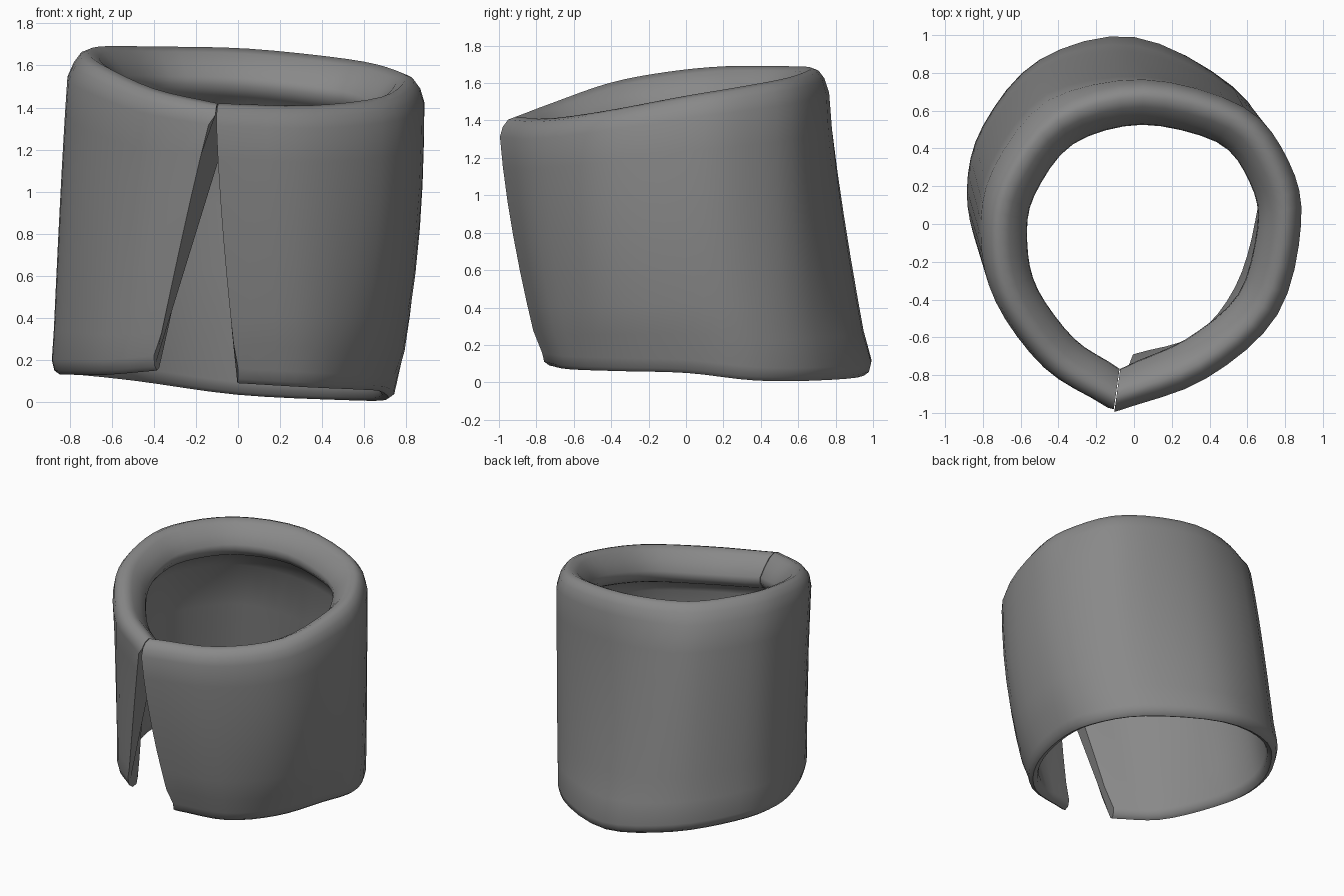
import bpy, bmesh
from mathutils import Vector

if "Cube" in bpy.data.objects:
    bpy.data.objects.remove(bpy.data.objects["Cube"])

# Outline of the rim and of the hem, from the right slit edge round to the left one
RIM = [(-.105, -1, 1.42), (.38, -.82, 1.41), (.76, -.48, 1.45), (.885, 0, 1.53), (.82, .33, 1.58),
       (.58, .62, 1.63), (.05, .76, 1.68), (-.45, .62, 1.69), (-.74, .25, 1.69), (-.8, -.1, 1.66),
       (-.72, -.45, 1.60), (-.45, -.8, 1.49), (-.11, -1, 1.42)]
HEM = [(0, -.77, .09), (.36, -.66, .07), (.6, -.38, .06), (.72, 0, .05), (.74, .38, .01),
       (.52, .73, .01), (0, .99, .035), (-.5, .87, .1), (-.8, .52, .13), (-.885, .18, .13),
       (-.82, -.15, .13), (-.65, -.5, .13), (-.4, -.73, .15)]

# Cloth section: (height fraction, inset, height shift), outside up, over the rim, inside down
SECTION = [(0, .04, 0), (0, .012, .02), (0, 0, .07), (.14, 0, 0), (.25, 0, 0), (.38, 0, 0), (.52, 0, 0),
           (.66, 0, 0), (.8, 0, 0), (.92, 0, 0), (1, .02, -.055), (1, .05, -.015), (1, .09, 0),
           (1, .14, -.025), (1, .19, -.08), (1, .23, -.14), (1, .235, -.18), (1, .2, -.23),
           (1, .12, -.27), (.75, .08, 0), (.55, .08, 0), (.35, .08, 0), (.18, .08, 0),
           (0, .08, .06), (0, .07, .015)]
STEPS = 4


def smooth_path(points):
    """Catmull-Rom curve through the points."""
    p = [Vector(q) for q in points]
    p = [2 * p[0] - p[1]] + p + [2 * p[-1] - p[-2]]
    out = []
    for i in range(1, len(p) - 2):
        a, b, c, d = p[i - 1:i + 3]
        for k in range(STEPS):
            t = k / STEPS
            out.append(.5 * (2 * b + (c - a) * t + (2 * a - 5 * b + 4 * c - d) * t * t
                             + (3 * b - a - 3 * c + d) * t ** 3))
    return out + [p[-2]]


def cloth_point(hem, rim, s, inset, dz):
    ease = 1 - (1 - s) ** max(.8, 1.5 + 1.5 * hem.x)
    p = hem.lerp(rim, ease)
    centre = Vector((-.06, .12, 0)).lerp(Vector((.02, -.1, 0)), ease)
    inward = Vector((centre.x - p.x, centre.y - p.y, 0)).normalized()
    p += inward * inset
    p.z = hem.z + (rim.z - hem.z) * s + dz
    return p


# Wrapped skirt, open at the front slit
bm = bmesh.new()
columns = []
for hem, rim in zip(smooth_path(HEM), smooth_path(RIM)):
    columns.append([bm.verts.new(cloth_point(hem, rim, *row)) for row in SECTION])
n = len(SECTION)
for a, b in zip(columns, columns[1:]):
    for i in range(n):
        j = (i + 1) % n
        bm.faces.new((a[i], b[i], b[j], a[j]))
# Slit edges
for col in (columns[0], columns[-1]):
    bm.faces.new(col)
bmesh.ops.recalc_face_normals(bm, faces=bm.faces)
mesh = bpy.data.meshes.new("wrap_skirt")
bm.to_mesh(mesh)
bm.free()
skirt = bpy.data.objects.new("wrap_skirt", mesh)
bpy.context.collection.objects.link(skirt)

grey = bpy.data.materials.new("grey cloth")
grey.diffuse_color = (.25, .25, .25, 1)
grey.use_nodes = True
grey.node_tree.nodes["Principled BSDF"].inputs["Base Color"].default_value = grey.diffuse_color
mesh.materials.append(grey)

bpy.context.view_layer.objects.active = skirt
skirt.select_set(True)
bpy.ops.object.shade_smooth_by_angle(angle=.9)
